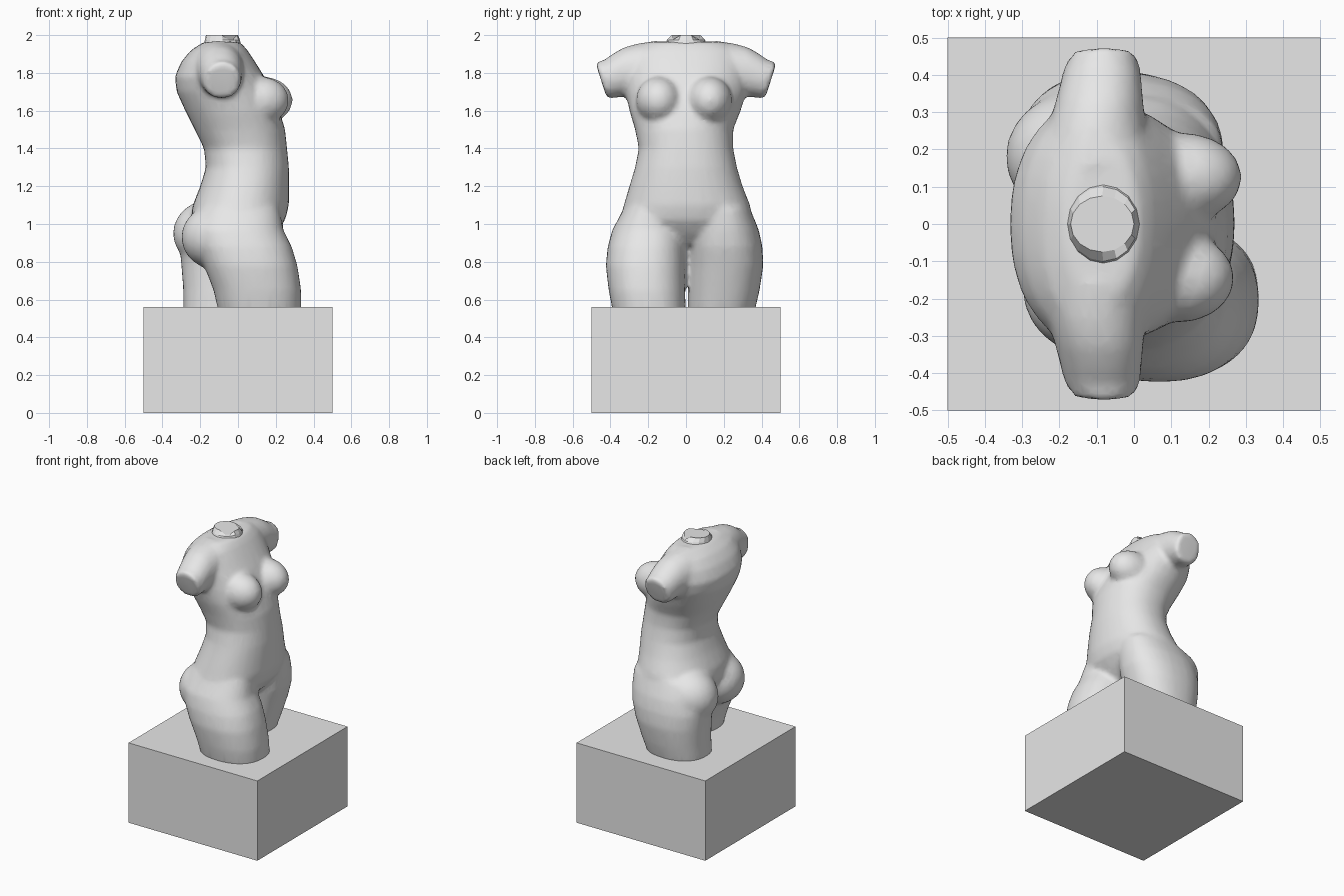
import bpy, bmesh, math
from mathutils import Vector

if "Cube" in bpy.data.objects:
    bpy.data.objects.remove(bpy.data.objects["Cube"])

stone = bpy.data.materials.new("pale stone")
stone.diffuse_color = (0.8, 0.8, 0.8, 1)
stone.use_nodes = True
stone.node_tree.nodes["Principled BSDF"].inputs["Base Color"].default_value = stone.diffuse_color


def add_object(name, bm):
    bmesh.ops.recalc_face_normals(bm, faces=bm.faces)
    me = bpy.data.meshes.new(name)
    bm.to_mesh(me)
    bm.free()
    me.materials.append(stone)
    ob = bpy.data.objects.new(name, me)
    bpy.context.collection.objects.link(ob)
    return ob


def loft(bm, rings):
    """Skin a closed tube through rings of 3D points."""
    loops = [[bm.verts.new(p) for p in r] for r in rings]
    n = len(loops[0])
    faces = []
    for a, b in zip(loops, loops[1:]):
        for i in range(n):
            j = (i + 1) % n
            faces.append(bm.faces.new((a[i], a[j], b[j], b[i])))
    faces.append(bm.faces.new(loops[0][::-1]))
    faces.append(bm.faces.new(loops[-1]))
    bmesh.ops.recalc_face_normals(bm, faces=faces)


def sections(rows, power, axis="z", n=32):
    """Rounded sections: (position, u min, u max, v min, v max)."""
    rings = []
    for h, u0, u1, v0, v1 in rows:
        ring = []
        for i in range(n):
            t = 2 * math.pi * i / n
            c, s = math.cos(t), math.sin(t)
            u = (u0 + u1) / 2 + (u1 - u0) / 2 * math.copysign(abs(c) ** (2 / power), c)
            v = (v0 + v1) / 2 + (v1 - v0) / 2 * math.copysign(abs(s) ** (2 / power), s)
            ring.append((u, v, h) if axis == "z" else (u, h, v))
        rings.append(ring)
    return rings


def blob(bm, center, radii):
    made = bmesh.ops.create_uvsphere(bm, u_segments=24, v_segments=16, radius=1)
    for v in made["verts"]:
        v.co = Vector(center) + Vector(a * b for a, b in zip(v.co, radii))


body = bmesh.new()

# trunk from pelvis to collar
loft(body, sections([
    (0.89, -0.18, 0.14, -0.12, 0.12), (0.95, -0.22, 0.20, -0.24, 0.24),
    (1.02, -0.25, 0.25, -0.35, 0.35), (1.10, -0.24, 0.27, -0.33, 0.34),
    (1.20, -0.20, 0.27, -0.30, 0.30), (1.30, -0.17, 0.27, -0.27, 0.27),
    (1.40, -0.18, 0.26, -0.25, 0.25), (1.50, -0.23, 0.25, -0.27, 0.25),
    (1.60, -0.28, 0.22, -0.30, 0.29), (1.70, -0.325, 0.18, -0.32, 0.32),
    (1.78, -0.335, 0.14, -0.33, 0.33), (1.86, -0.30, 0.09, -0.32, 0.32),
    (1.92, -0.25, 0.05, -0.29, 0.29), (1.965, -0.18, 0.01, -0.20, 0.20)], 2.2))

# forward thigh and rear thigh
loft(body, sections([
    (0.52, -0.10, 0.335, -0.385, 0.0), (0.65, -0.13, 0.335, -0.41, -0.005),
    (0.78, -0.18, 0.315, -0.425, -0.005), (0.88, -0.22, 0.285, -0.415, -0.005),
    (0.97, -0.24, 0.24, -0.39, -0.01), (1.08, -0.2, 0.22, -0.33, -0.03)], 2.3))
loft(body, sections([
    (0.52, -0.29, 0.12, 0.01, 0.36), (0.65, -0.29, 0.16, 0.01, 0.39),
    (0.78, -0.30, 0.20, 0.01, 0.41), (0.88, -0.31, 0.23, 0.005, 0.405),
    (0.97, -0.30, 0.24, 0.01, 0.385), (1.08, -0.24, 0.24, 0.03, 0.34)], 2.3))

# buttocks
blob(body, (-0.12, -0.17, 0.93), (0.18, 0.18, 0.17))
blob(body, (-0.14, 0.18, 0.95), (0.205, 0.18, 0.18))

# breasts
blob(body, (0.12, -0.145, 1.655), (0.15, 0.12, 0.125))
blob(body, (0.13, 0.125, 1.655), (0.16, 0.12, 0.125))

# arm stumps, slanting outwards to a rounded cut
for side in (-1, 1):
    rows = [(0.16, -0.24, 0.03, 1.70, 1.97), (0.26, -0.23, 0.03, 1.68, 1.955),
            (0.33, -0.21, 0.025, 1.675, 1.935), (0.39, -0.195, 0.02, 1.665, 1.90),
            (0.43, -0.185, 0.015, 1.665, 1.87)]
    rings = sections([(side * r[0], *r[1:]) for r in rows], 2.1, "y")
    tip = [(x, side * (0.43 + 0.32 * (z - 1.70)), z) for x, y, z in
           sections([(0, -0.17, 0.01, 1.675, 1.855)], 2.1, "y")[0]]
    loft(body, rings + [tip])

torso = add_object("torso", body)

# fuse the overlapping forms into one softened skin
fuse = torso.modifiers.new("fuse", "REMESH")
fuse.mode = "VOXEL"
fuse.voxel_size = 0.016
fuse.use_smooth_shade = True
soft = torso.modifiers.new("soften", "SMOOTH")
soft.factor = 0.5
soft.iterations = 7
thin = torso.modifiers.new("thin", "DECIMATE")
thin.ratio = 0.4

# broken neck: flared stump with a chipped rim
neck_bm = bmesh.new()
loft(neck_bm, sections([
    (1.90, -0.19, 0.02, -0.12, 0.12), (1.955, -0.18, 0.015, -0.11, 0.11),
    (1.975, -0.175, 0.01, -0.10, 0.10), (2.0, -0.17, 0.0, -0.075, 0.075)], 2, n=16))
neck_bm.verts.ensure_lookup_table()
for i in (2, 3, 13, 14):
    neck_bm.verts[48 + i].co.z -= 0.022
add_object("neck", neck_bm)

# square plinth
plinth_bm = bmesh.new()
bmesh.ops.create_cube(plinth_bm, size=1)
for v in plinth_bm.verts:
    v.co.z = (v.co.z + 0.5) * 0.56
add_object("plinth", plinth_bm)
